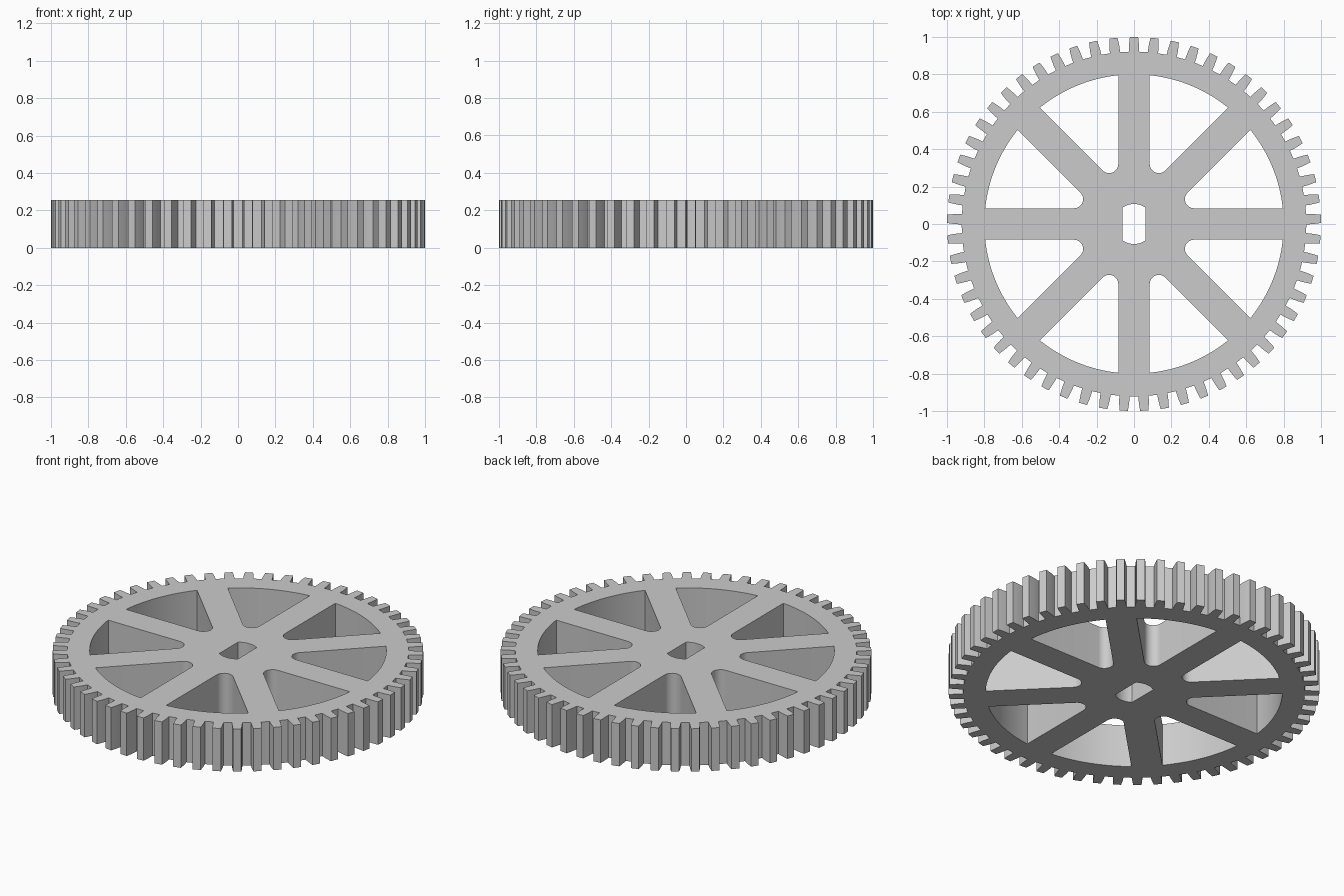
import bpy, bmesh
from math import pi, sin, cos, asin, acos, radians

if "Cube" in bpy.data.objects:
    bpy.data.objects.remove(bpy.data.objects["Cube"])

HEIGHT = 0.255
TEETH = 57


def arc(cx, cy, r, a0, a1, n):
    return [(cx + r * cos(a0 + (a1 - a0) * i / n), cy + r * sin(a0 + (a1 - a0) * i / n))
            for i in range(n + 1)]


def turn(points, a):
    return [(x * cos(a) - y * sin(a), x * sin(a) + y * cos(a)) for x, y in points]


# toothed outline: one tooth profile (radius, half width), repeated
flank = [(0.921, 0.0275), (0.945, 0.0272), (0.970, 0.0255), (0.9995, 0.0220)]
tooth = [(r, -w) for r, w in flank] + [(r, w) for r, w in reversed(flank)]
step = 2 * pi / TEETH
outline = []
for i in range(TEETH):
    outline += turn(tooth, pi / 2 + i * step)

# window between two spokes: arc outside, rounded tip inside
half, rim, fillet = 0.084, 0.80, 0.049
edge = asin(half / rim)
bis = pi / 8
d = (half + fillet) / sin(bis)
window = arc(0, 0, rim, edge, pi / 4 - edge, 16)
window += arc(d * cos(bis), d * sin(bis), fillet, pi * 0.75, pi * 1.5, 12)

# shaft hole with two flats
bore, flat = 0.107, 0.061
a = acos(flat / bore)
hole = arc(0, 0, bore, a, pi - a, 12) + arc(0, 0, bore, pi + a, 2 * pi - a, 12)

# filled, extruded profile
loops = [outline, hole] + [turn(window, i * pi / 4) for i in range(8)]
curve = bpy.data.curves.new("gear_wheel", 'CURVE')
curve.dimensions = '2D'
curve.fill_mode = 'BOTH'
curve.extrude = HEIGHT / 2
for pts in loops:
    s = curve.splines.new('POLY')
    s.points.add(len(pts) - 1)
    for p, (x, y) in zip(s.points, pts):
        p.co = (x, y, HEIGHT / 2, 1)
    s.use_cyclic_u = True
gear = bpy.data.objects.new("gear_wheel", curve)
gear.location.z = HEIGHT / 2
bpy.context.collection.objects.link(gear)
bpy.context.view_layer.objects.active = gear
gear.select_set(True)
bpy.ops.object.convert(target='MESH')

# weld caps to walls and rest on the ground
gear = bpy.context.object
bm = bmesh.new()
bm.from_mesh(gear.data)
bmesh.ops.remove_doubles(bm, verts=bm.verts, dist=0.0002)
bmesh.ops.recalc_face_normals(bm, faces=bm.faces)
low = min(v.co.z for v in bm.verts)
bmesh.ops.translate(bm, verts=bm.verts, vec=(0, 0, -low))
bm.to_mesh(gear.data)
bm.free()
gear.location.z = 0
bpy.ops.object.shade_smooth_by_angle(angle=radians(20))
